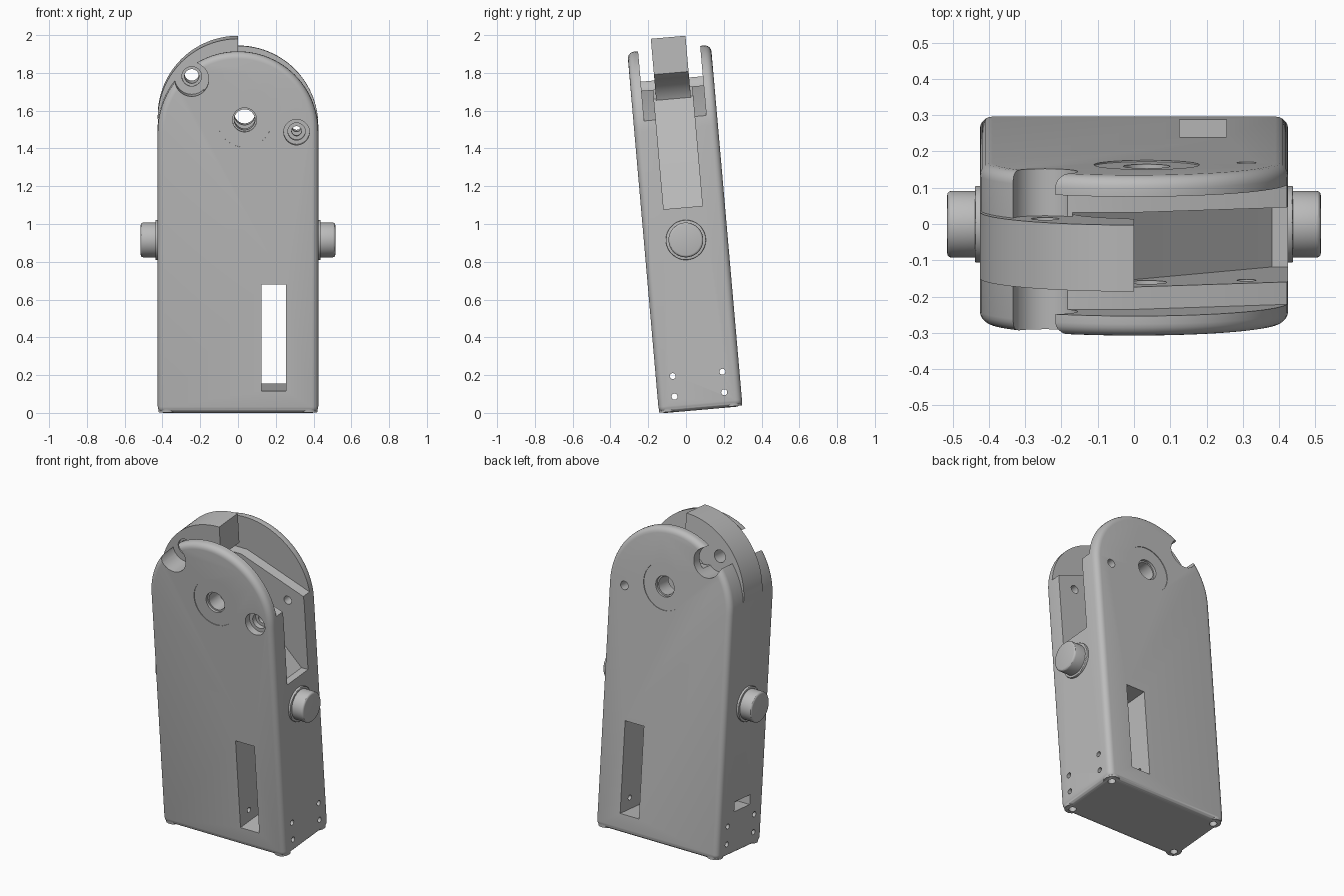
import bpy, bmesh
from math import sin, cos, pi, radians
from mathutils import Matrix, Vector

if "Cube" in bpy.data.objects:
    bpy.data.objects.remove(bpy.data.objects["Cube"], do_unlink=True)

grey = bpy.data.materials.new("plain grey")
grey.use_nodes = True
grey.diffuse_color = (0.5, 0.5, 0.5, 1)
grey.node_tree.nodes["Principled BSDF"].inputs["Base Color"].default_value = (0.5, 0.5, 0.5, 1)

LEAN = Matrix.Translation((0, 0.078, 0.016)) @ Matrix.Rotation(radians(5), 4, 'X')
HALF, R = 0.222, 0.425          # half thickness, half width
PIVOT = (0.035, 1.56)
NOTCH = (-0.245, 1.775)
parts = []


def arc(cx, cz, r, a0, a1, n):
    """Points of an arc in the x-z plane, angles in degrees."""
    step = (a1 - a0) / n
    return [(cx + r * cos(radians(a0 + i * step)), cz + r * sin(radians(a0 + i * step)))
            for i in range(n + 1)]


def make(name, bm):
    bmesh.ops.recalc_face_normals(bm, faces=bm.faces)
    mesh = bpy.data.meshes.new(name)
    bm.to_mesh(mesh)
    bm.free()
    mesh.materials.append(grey)
    obj = bpy.data.objects.new(name, mesh)
    bpy.context.scene.collection.objects.link(obj)
    return obj


def prism(name, points, y0, y1, bevel=0):
    """Extrude an x-z outline from y0 to y1 and round its sharp edges."""
    bm = bmesh.new()
    face = bm.faces.new([bm.verts.new((x, y0, z)) for x, z in points])
    ext = bmesh.ops.extrude_face_region(bm, geom=[face])
    bmesh.ops.translate(bm, vec=(0, y1 - y0, 0),
                        verts=[v for v in ext["geom"] if isinstance(v, bmesh.types.BMVert)])
    bmesh.ops.recalc_face_normals(bm, faces=bm.faces)
    if bevel:
        edges = [e for e in bm.edges if e.calc_face_angle(0) > radians(40)]
        bmesh.ops.bevel(bm, geom=edges, offset=bevel, segments=5, profile=0.5, affect='EDGES')
    return make(name, bm)


def rod(name, start, end, r, bevel=0, sides=40):
    """Cylinder between two points."""
    a, b = Vector(start), Vector(end)
    bm = bmesh.new()
    bmesh.ops.create_cone(bm, cap_ends=True, segments=sides, radius1=r, radius2=r,
                          depth=(b - a).length)
    if bevel:
        rim = [e for e in bm.edges if e.calc_face_angle(0) > 1]
        bmesh.ops.bevel(bm, geom=rim, offset=bevel, segments=3, profile=0.5, affect='EDGES')
    turn = (b - a).to_track_quat('Z', 'Y').to_matrix().to_4x4()
    bmesh.ops.transform(bm, matrix=Matrix.Translation((a + b) / 2) @ turn, verts=bm.verts)
    return make(name, bm)


def bore(xz, y0, y1, r):
    return rod("cutter", (xz[0], y0, xz[1]), (xz[0], y1, xz[1]), r)


def box(x0, x1, y0, y1, z0, z1):
    return prism("cutter", [(x0, z0), (x1, z0), (x1, z1), (x0, z1)], y0, y1)


def finish(obj, cutters=(), joins=()):
    """Apply the cuts and joins, then shade and lean the part."""
    for op, tools in (('UNION', joins), ('DIFFERENCE', cutters)):
        for tool in tools:
            mod = obj.modifiers.new("bool", 'BOOLEAN')
            mod.operation, mod.solver, mod.object = op, 'EXACT', tool
    bpy.context.view_layer.update()
    graph = bpy.context.evaluated_depsgraph_get()
    mesh = bpy.data.meshes.new_from_object(obj.evaluated_get(graph))
    obj.modifiers.clear()
    obj.data = mesh
    for tool in list(cutters) + list(joins):
        bpy.data.objects.remove(tool, do_unlink=True)
    obj.matrix_world = LEAN
    parts.append(obj)


# Housing: tall block with a round top
outline = [(-R, 0), (R, 0)] + arc(0, 1.495, R, 0, 180, 48)
housing = prism("housing", outline, -HALF, HALF, 0.035)

# Corner posts under the housing
posts = [rod("post", (sx * 0.376, sy * 0.174, 0.004), (sx * 0.376, sy * 0.174, 0.1), 0.046)
         for sx in (-1, 1) for sy in (-1, 1)]

cuts = []
# Wide gap between the two cheek plates
cuts.append(prism("cutter", [(0.5, 1.52), (0.5, 2.1), (-0.25, 2.1), (-0.25, 1.71), (0, 1.71)],
                  -0.165, 0.165))
# Narrow slot with a sloping floor, open to the side
cuts.append(prism("cutter", [(0.5, 1.075), (0.38, 1.075), (-0.1, 1.58), (-0.17, 1.66),
                             (-0.17, 2.1), (0.5, 2.1)], -0.103, 0.103))
# Round finger notch at the upper corner
cuts.append(bore(NOTCH, -0.4, 0.4, 0.09))
# Pivot bore with shallow rings on both faces
cuts.append(bore(PIVOT, -0.4, 0.4, 0.055))
for s in (-1, 1):
    cuts.append(bore(PIVOT, s * (HALF - 0.004), s * 0.3, 0.145))
    cuts.append(bore(PIVOT, s * (HALF - 0.02), s * 0.31, 0.064))
# Stepped screw bore
SCREW = (0.31, 1.495)
cuts += [bore(SCREW, -0.4, 0.4, 0.026), bore(SCREW, -0.3, -0.18, 0.068),
         bore(SCREW, -0.31, -0.15, 0.046)]
# Window through front and back
cuts.append(box(0.125, 0.255, -0.4, 0.4, 0.12, 0.685))
# Small cross holes near the foot
for y in (-0.132, 0.132):
    for z in (0.082, 0.191):
        cuts.append(rod("cutter", (-0.6, y, z), (0.6, y, z), 0.016, sides=20))
# Side port
cuts.append(box(-0.6, -0.34, -0.08, 0.075, 0.265, 0.325))
# Screw holes in the corner posts
for sx in (-1, 1):
    for sy in (-1, 1):
        cuts.append(rod("cutter", (sx * 0.376, sy * 0.174, -0.1),
                        (sx * 0.376, sy * 0.174, 0.05), 0.022, sides=20))
finish(housing, cuts, posts)

# Hook: curved tongue between the cheek plates
hook_outline = arc(0, 1.555, R, 90, 180, 28) + [(-0.42, 1.5), (-0.3, 1.5)] \
    + arc(0.035, 1.56, 0.22, 185, 105, 12) + [(0, 1.79)]
hook = prism("hook", hook_outline, -0.092, 0.092)
finish(hook, [bore((NOTCH[0], 1.78), -0.4, 0.4, 0.038),
              bore((NOTCH[0], 1.78), -0.3, -0.08, 0.052)])

# Side buttons with collars
for side, s in (("left", 1), ("right", -1)):
    finish(rod(side + "_button", (s * 0.38, 0, 0.903), (s * 0.515, 0, 0.903), 0.092, 0.012, 48))
    finish(rod(side + "_button_collar", (s * 0.38, 0, 0.903), (s * 0.438, 0, 0.903),
               0.106, 0.004, 48))

# Smooth shading with sharp edges kept
bpy.ops.object.select_all(action='DESELECT')
for obj in parts:
    obj.select_set(True)
bpy.context.view_layer.objects.active = housing
bpy.ops.object.shade_smooth_by_angle(angle=radians(30))
